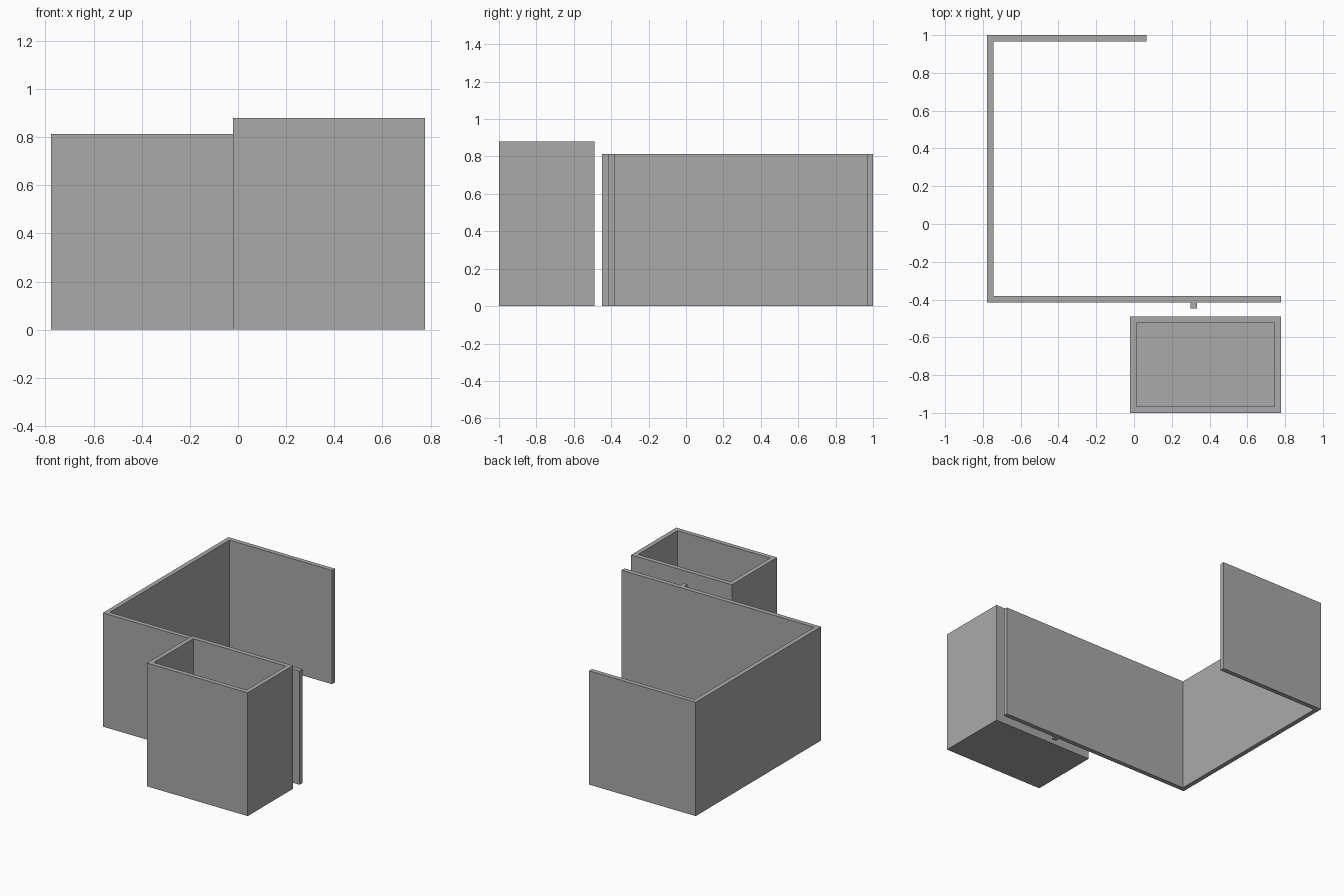
import bpy
import bmesh

cube = bpy.data.objects.get("Cube")
if cube:
    bpy.data.objects.remove(cube, do_unlink=True)

grey = bpy.data.materials.new("plain_grey")
grey.use_nodes = True
colour = (0.4, 0.4, 0.4, 1)
grey.diffuse_color = colour
grey.node_tree.nodes["Principled BSDF"].inputs["Base Color"].default_value = colour

T = 0.033        # wall thickness
WALL_H = 0.812
BOX_H = 0.88
X, Y = 0.777, 1.0  # half extents
WALL_Y = -0.415  # outer face of the front wall


def finish(name, bm):
    bmesh.ops.recalc_face_normals(bm, faces=bm.faces)
    mesh = bpy.data.meshes.new(name)
    bm.to_mesh(mesh)
    bm.free()
    mesh.materials.append(grey)
    obj = bpy.data.objects.new(name, mesh)
    bpy.context.collection.objects.link(obj)
    return obj


def prism(bm, outline, height):
    base = bm.faces.new([bm.verts.new((x, y, 0)) for x, y in outline])
    result = bmesh.ops.extrude_face_region(bm, geom=[base], use_keep_orig=True)
    verts = [v for v in result["geom"] if isinstance(v, bmesh.types.BMVert)]
    bmesh.ops.translate(bm, verts=verts, vec=(0, 0, height))
    return [f for f in result["geom"] if isinstance(f, bmesh.types.BMFace)][0]


# Three-sided wall, with a short rib on the outside of its long front run
bm = bmesh.new()
prism(bm, [
    (-X, WALL_Y), (0.3, WALL_Y), (0.3, WALL_Y - T), (0.3 + T, WALL_Y - T),
    (0.3 + T, WALL_Y), (X, WALL_Y), (X, WALL_Y + T), (-X + T, WALL_Y + T),
    (-X + T, Y - T), (0.065, Y - T), (0.065, Y), (-X, Y),
], WALL_H)
finish("wall_with_rib", bm)

# Open-topped box: inset the top face and sink it to the floor
bm = bmesh.new()
top = prism(bm, [(-0.02, -Y), (X, -Y), (X, -0.49), (-0.02, -0.49)], BOX_H)
bmesh.ops.recalc_face_normals(bm, faces=bm.faces)
bmesh.ops.inset_region(bm, faces=[top], thickness=T, use_even_offset=True)
well = bmesh.ops.extrude_discrete_faces(bm, faces=[top])["faces"][0]
bmesh.ops.translate(bm, verts=well.verts, vec=(0, 0, T - BOX_H))
finish("open_box", bm)
